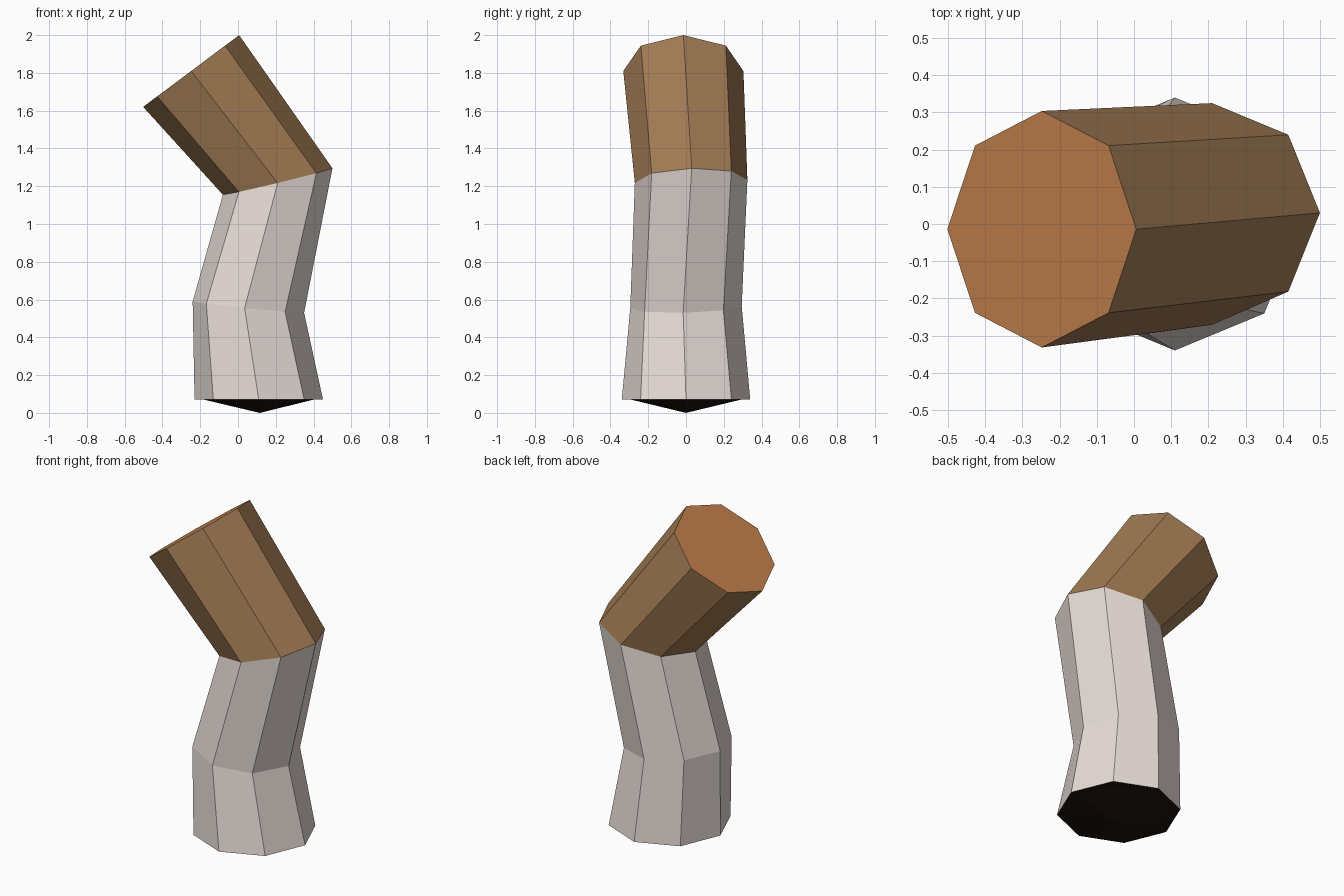
import bpy, bmesh
from math import cos, sin, tau
from mathutils import Vector

if "Cube" in bpy.data.objects:
    bpy.data.objects.remove(bpy.data.objects["Cube"])

SIDES = 8


def ring(centre, u, v):
    """Octagon around centre, spanned by half-axes u and v."""
    c, u, v = Vector(centre), Vector(u), Vector(v)
    return [c + u * cos(tau * i / SIDES) + v * sin(tau * i / SIDES) for i in range(SIDES)]


def make_part(name, rings, color, cap=False, tip=None):
    """Loft rings bottom to top; optional flat cap on the last ring or pointed tip below the first."""
    bm = bmesh.new()
    loops = [[bm.verts.new(p) for p in r] for r in rings]
    for i in range(SIDES):
        j = (i + 1) % SIDES
        for a, b in zip(loops, loops[1:]):
            bm.faces.new((a[i], a[j], b[j], b[i]))
    if cap:
        bm.faces.new(loops[-1])
    if tip is not None:
        t = bm.verts.new(tip)
        for i in range(SIDES):
            bm.faces.new((loops[0][(i + 1) % SIDES], loops[0][i], t))
    mesh = bpy.data.meshes.new(name)
    bm.to_mesh(mesh)
    bm.free()
    mat = bpy.data.materials.new(name + "_colour")
    mat.diffuse_color = (*color, 1)
    mat.use_nodes = True
    mat.node_tree.nodes["Principled BSDF"].inputs["Base Color"].default_value = mat.diffuse_color
    mesh.materials.append(mat)
    obj = bpy.data.objects.new(name, mesh)
    bpy.context.collection.objects.link(obj)
    return obj


# Cross-sections along the bent tube
base_centre = (0.11, 0, 0.07)
base = ring(base_centre, (0.34, 0, 0), (0, 0.34, 0))
base_inner = ring(base_centre, (0.29, 0, 0), (0, 0.29, 0))
bend = ring((0.055, 0, 0.56), (0.295, -0.015, -0.03), (0.02, 0.295, 0.005))
joint = ring((0.21, 0.027, 1.225), (0.29, 0.003, 0.07), (0, 0.298, 0.008))
end = ring((-0.248, -0.014, 1.81), (0.254, 0, 0.19), (0, 0.318, 0))

# Pale crumpled lower tube
make_part("pale_tube", [base, bend, joint], (0.80, 0.72, 0.68))
# Brown wrapped upper tube
make_part("brown_sleeve", [joint, end], (0.36, 0.20, 0.09))
# Orange flat end face
make_part("end_face", [end], (0.52, 0.21, 0.07), cap=True)
# Dark pointed underside
make_part("dark_tip", [base_inner, base], (0.012, 0.006, 0.004), tip=(0.115, 0, 0))
